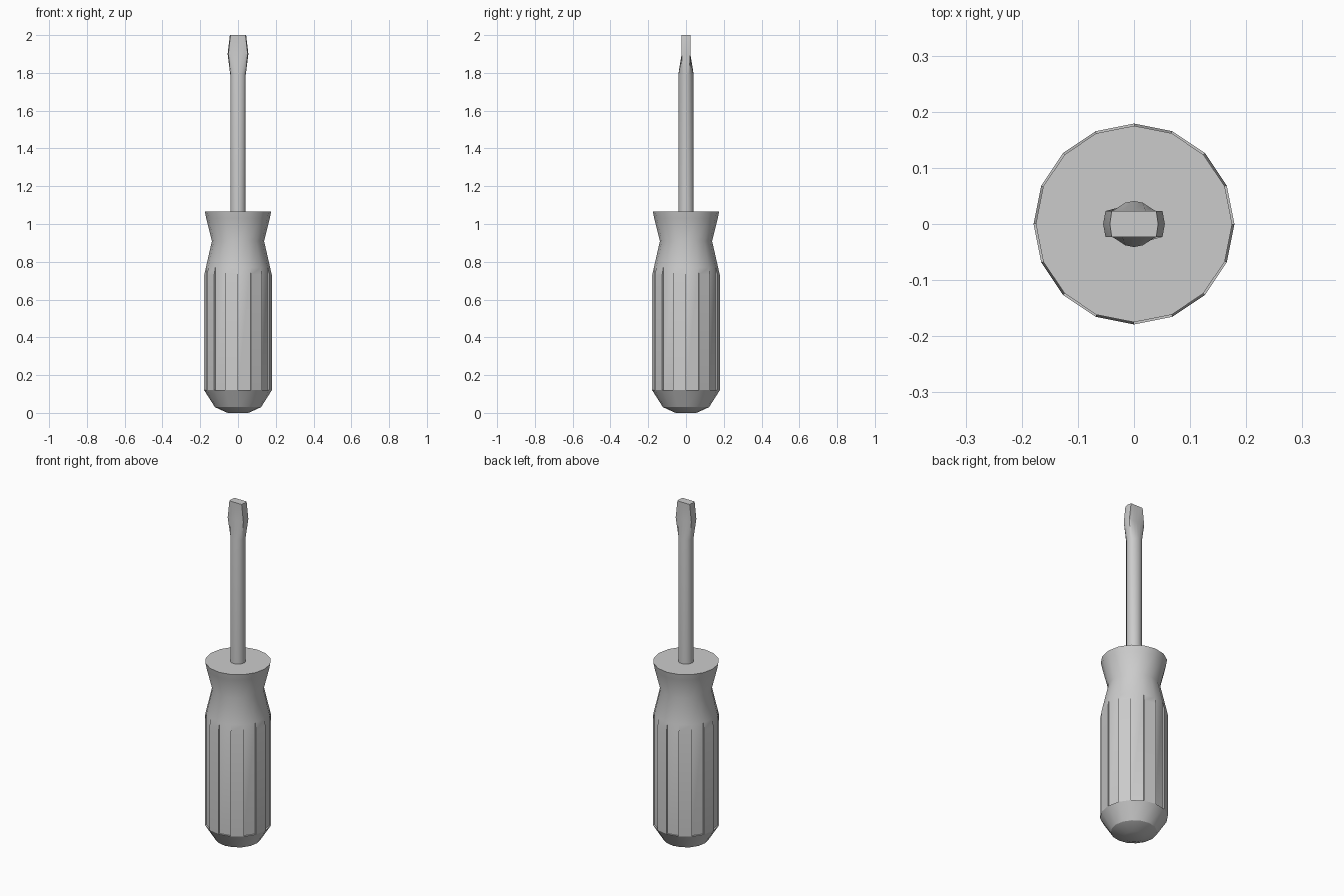
import bpy, bmesh
from math import sin, cos, pi

if "Cube" in bpy.data.objects:
    bpy.data.objects.remove(bpy.data.objects["Cube"])

N = 16


def ring(bm, z, rx, ry=None, clamp=None):
    """Ring of N verts; y can be clamped to flatten the section."""
    ry = rx if ry is None else ry
    out = []
    for i in range(N):
        a = 2 * pi * i / N
        y = ry * sin(a)
        if clamp:
            y = max(-clamp, min(clamp, y))
        out.append(bm.verts.new((rx * cos(a), y, z)))
    return out


def quad(bm, lo, hi, i):
    j = (i + 1) % N
    bm.faces.new((lo[i], lo[j], hi[j], hi[i]))


def finish(bm, name):
    bmesh.ops.recalc_face_normals(bm, faces=bm.faces)
    mesh = bpy.data.meshes.new(name)
    bm.to_mesh(mesh)
    bm.free()
    ob = bpy.data.objects.new(name, mesh)
    bpy.context.collection.objects.link(ob)
    bpy.ops.object.select_all(action='DESELECT')
    ob.select_set(True)
    bpy.context.view_layer.objects.active = ob
    bpy.ops.object.shade_smooth_by_angle(angle=pi / 6)


# Handle: lathed profile (z, radius)
profile = [(0, 0.055), (0.03, 0.122), (0.12, 0.179), (0.73, 0.179),
           (0.77, 0.170), (0.91, 0.138), (1.03, 0.168), (1.065, 0.175)]
bm = bmesh.new()
rings = [ring(bm, z, r) for z, r in profile]
bm.faces.new(rings[0])
bm.faces.new(rings[-1])
for k in range(len(rings) - 1):
    for i in range(N):
        # alternate grip columns are left open for the grooves
        if k in (2, 3) and i % 2 == 0:
            continue
        quad(bm, rings[k], rings[k + 1], i)

# Grip grooves: recessed floor, bottom ledge and side walls
low, high, top = rings[2:5]
inner = ring(bm, 0.12, 0.170)
for i in range(0, N, 2):
    quad(bm, low, inner, i)
    quad(bm, inner, top, i)
    for j in (i, i + 1):
        bm.faces.new((low[j], high[j], top[j], inner[j]))
finish(bm, "handle")

# Shaft flaring into a flat blade tip
bm = bmesh.new()
rings = [ring(bm, 1.06, 0.041), ring(bm, 1.79, 0.041),
         ring(bm, 1.9, 0.055, 0.062, 0.023), ring(bm, 2.0, 0.043, 0.062, 0.023)]
bm.faces.new(rings[0])
bm.faces.new(rings[-1])
for lo, hi in zip(rings, rings[1:]):
    for i in range(N):
        quad(bm, lo, hi, i)
finish(bm, "shaft_and_blade")
